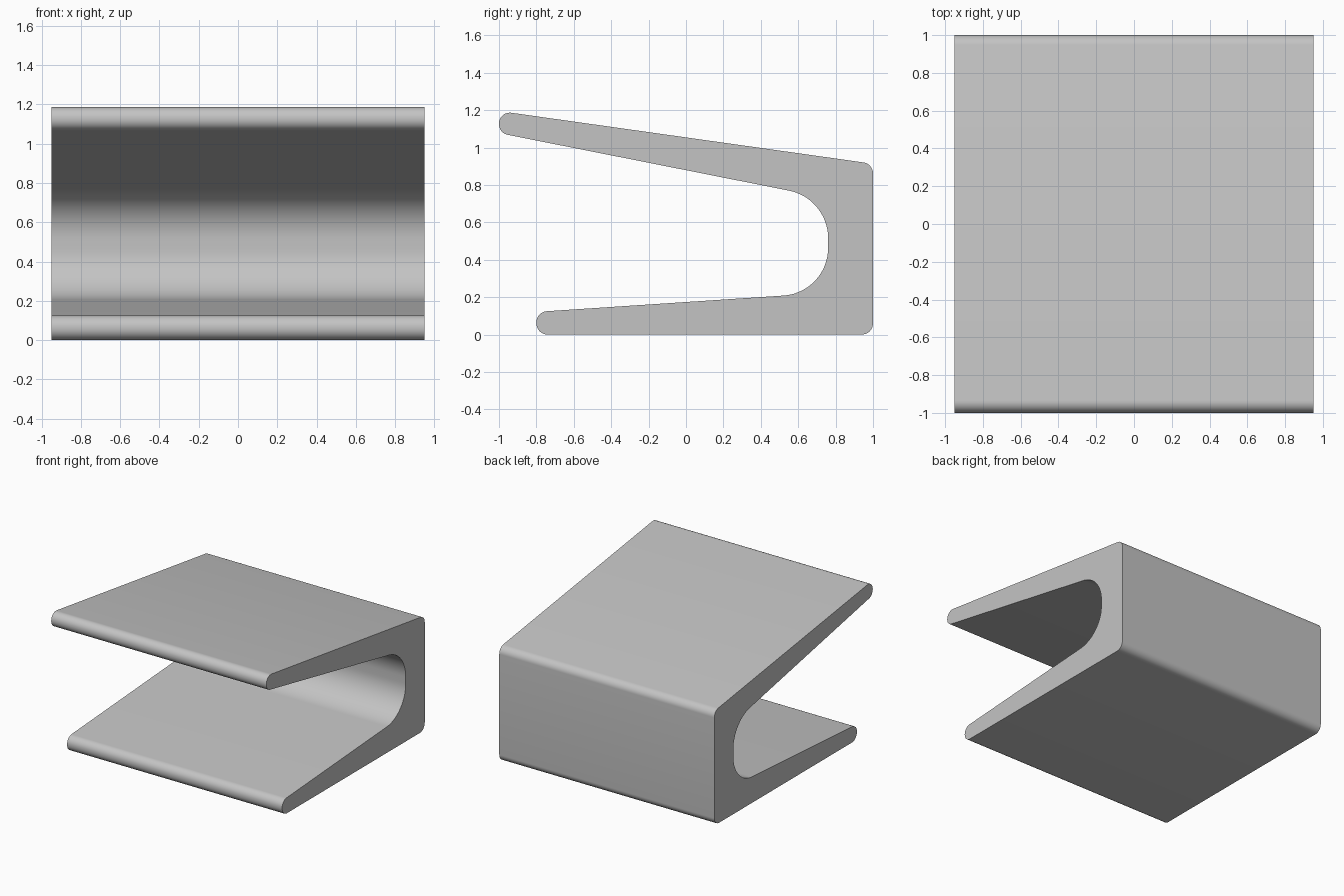
import bpy
import bmesh
import math
from mathutils import Vector

cube = bpy.data.objects.get("Cube")
if cube:
    bpy.data.objects.remove(cube, do_unlink=True)

HALF_WIDTH = 0.95

# Side profile corners: y, z, rounding radius
CORNERS = [
    (-0.8, 0, 0.06), (1, 0, 0.06), (1, 0.913, 0.06),
    (-1, 1.195, 0.058), (-1, 1.077, 0.058),
    (0.76, 0.728, 0.26), (0.76, 0.224, 0.256), (-0.8, 0.121, 0.06),
]


def rounded_outline(corners):
    """Replace every corner with a tangent arc."""
    points = []
    for i, (y, z, radius) in enumerate(corners):
        corner = Vector((y, z))
        to_prev = (Vector(corners[i - 1][:2]) - corner).normalized()
        to_next = (Vector(corners[(i + 1) % len(corners)][:2]) - corner).normalized()
        half = to_prev.angle(to_next) / 2
        centre = corner + (to_prev + to_next).normalized() * radius / math.sin(half)
        start = corner + to_prev * radius / math.tan(half) - centre
        end = corner + to_next * radius / math.tan(half) - centre
        sweep = math.pi - 2 * half
        steps = 20 if radius > 0.1 else 10
        for k in range(steps + 1):
            t = k / steps
            arm = start * math.sin((1 - t) * sweep) + end * math.sin(t * sweep)
            points.append(centre + arm / math.sin(sweep))
    return points


# Single grey material
grey = bpy.data.materials.new("Light grey")
grey.use_nodes = True
colour = (0.55, 0.55, 0.55, 1)
grey.diffuse_color = colour
grey.node_tree.nodes["Principled BSDF"].inputs["Base Color"].default_value = colour

# Clip body: profile extruded across the width
bm = bmesh.new()
outline = [bm.verts.new((-HALF_WIDTH, p.x, p.y)) for p in rounded_outline(CORNERS)]
side = bm.faces.new(outline)
extruded = bmesh.ops.extrude_face_region(bm, geom=[side], use_keep_orig=True)
moved = [g for g in extruded["geom"] if isinstance(g, bmesh.types.BMVert)]
bmesh.ops.translate(bm, verts=moved, vec=(2 * HALF_WIDTH, 0, 0))
bmesh.ops.recalc_face_normals(bm, faces=bm.faces)

mesh = bpy.data.meshes.new("clip_body")
bm.to_mesh(mesh)
bm.free()
mesh.materials.append(grey)
body = bpy.data.objects.new("clip_body", mesh)
bpy.context.collection.objects.link(body)

# Smooth curves, sharp end edges
bpy.ops.object.select_all(action="DESELECT")
body.select_set(True)
bpy.context.view_layer.objects.active = body
bpy.ops.object.shade_smooth_by_angle(angle=math.radians(30))
